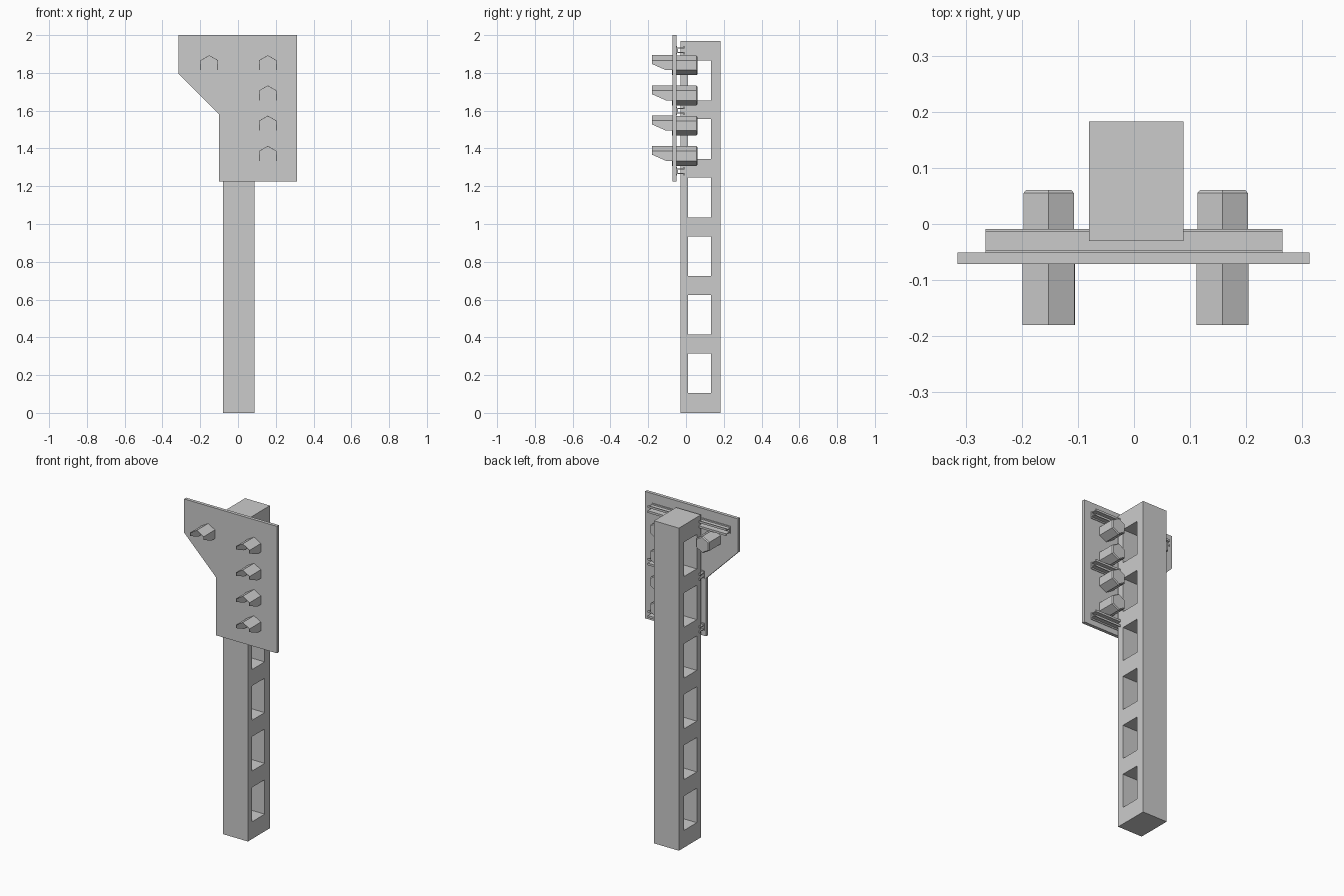
import bpy, bmesh, math

if "Cube" in bpy.data.objects:
    bpy.data.objects.remove(bpy.data.objects["Cube"], do_unlink=True)

grey = bpy.data.materials.new("plain grey")
grey.use_nodes = True
grey.diffuse_color = (0.6, 0.6, 0.6, 1)
grey.node_tree.nodes["Principled BSDF"].inputs["Base Color"].default_value = (0.6, 0.6, 0.6, 1)


def finish(name, bm):
    bmesh.ops.recalc_face_normals(bm, faces=bm.faces)
    mesh = bpy.data.meshes.new(name)
    bm.to_mesh(mesh)
    bm.free()
    mesh.materials.append(grey)
    ob = bpy.data.objects.new(name, mesh)
    bpy.context.collection.objects.link(ob)
    return ob


def prism(name, points, depth):
    """Extrude a closed outline of 3D points along the vector depth."""
    bm = bmesh.new()
    face = bm.faces.new([bm.verts.new(p) for p in points])
    new = bmesh.ops.extrude_face_region(bm, geom=[face])["geom"]
    bmesh.ops.translate(bm, vec=depth,
                        verts=[v for v in new if isinstance(v, bmesh.types.BMVert)])
    return finish(name, bm)


def box(name, x0, x1, y0, y1, z0, z1):
    return prism(name, [(x0, y0, z0), (x1, y0, z0), (x1, y1, z0), (x0, y1, z0)],
                 (0, 0, z1 - z0))


def hexagon(r):
    return [(r * math.sin(math.pi / 3 * i), r * math.cos(math.pi / 3 * i)) for i in range(6)]


# Post with a ladder of square openings through its sides
post = box("post", -0.08, 0.088, -0.03, 0.183, 0, 1.97)
for i in range(6):
    z = 0.105 + 0.31 * i
    cutter = box("opening_cutter", -0.2, 0.2, 0.01, 0.132, z, z + 0.21)
    cutter.hide_render = True
    cut = post.modifiers.new("opening", "BOOLEAN")
    cut.operation = "DIFFERENCE"
    cut.solver = "EXACT"
    cut.object = cutter
    bpy.context.view_layer.objects.active = post
    bpy.ops.object.modifier_apply(modifier=cut.name)
    bpy.data.objects.remove(cutter, do_unlink=True)

# Backing plate with its stepped, slanted corner
outline = [(-0.315, 2), (0.313, 2), (0.313, 1.225), (-0.1, 1.225), (-0.1, 1.58), (-0.315, 1.795)]
prism("backing_plate", [(x, -0.071, z) for x, z in outline], (0, 0.02, 0))

# Channel rails behind the plate: web in the middle, lips turned up and down
half = [(-0.051, 0.022), (-0.047, 0.022), (-0.047, 0.014), (-0.013, 0.014),
        (-0.013, 0.022), (-0.009, 0.022), (-0.009, 0.009), (-0.043, 0.009)]
section = half + [(y, -z) for y, z in reversed(half)] + [(-0.051, -0.022)]
section = section[:-1]
for name, left, z0 in (("top_rail", -0.265, 1.92), ("middle_rail", -0.09, 1.6),
                       ("bottom_rail", -0.09, 1.28)):
    prism(name, [(left, y, z0 + z) for y, z in section], (0.265 - left, 0, 0))


def signal(name, x0, z0):
    # Six-sided housing with a chamfered back
    bm = bmesh.new()
    rings = []
    for y, r in ((-0.073, 0.052), (0.055, 0.052), (0.061, 0.046)):
        rings.append([bm.verts.new((x0 + x, y, z0 + z)) for x, z in hexagon(r)])
    bm.faces.new(rings[0])
    bm.faces.new(rings[-1])
    for a, b in zip(rings, rings[1:]):
        for i in range(6):
            j = (i + 1) % 6
            bm.faces.new((a[i], a[j], b[j], b[i]))
    finish(name + "_housing", bm)

    # Thin visor: two roof panels and two side panels cut on a slant
    w, s = 0.045, 0.026
    bm = bmesh.new()
    ridge = [bm.verts.new((x0, y, z0 + 0.052)) for y in (-0.07, -0.18)]
    for side in (-1, 1):
        panel = [bm.verts.new((x0 + side * w, y, z0 + z)) for y, z in
                 ((-0.07, s), (-0.18, s), (-0.18, 0.007), (-0.105, -s), (-0.07, -s))]
        bm.faces.new(panel)
        bm.faces.new((ridge[0], ridge[1], panel[1], panel[0]))
    visor = finish(name + "_visor", bm)
    # Thickness is centred so the shell keeps its outer size on either normal side
    shell = visor.modifiers.new("thickness", "SOLIDIFY")
    shell.thickness = 0.003
    shell.offset = 0


# Column of four signals on the left and one on the right
for i in range(4):
    signal("left_signal_%d" % (i + 1), 0.158, 1.84 - 0.16 * i)
signal("right_signal", -0.152, 1.84)
